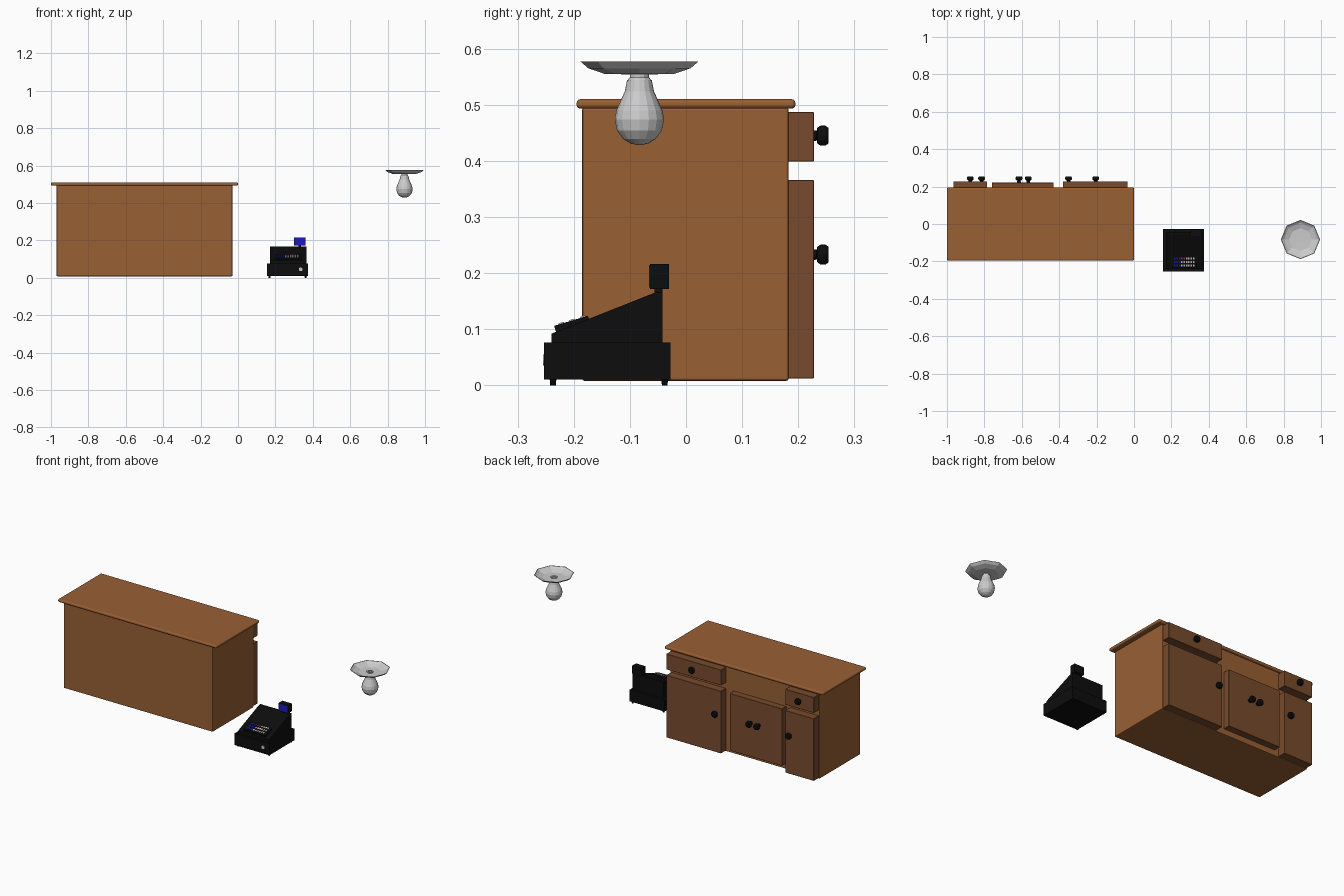
import bpy, math
from mathutils import Vector

if "Cube" in bpy.data.objects:
    bpy.data.objects.remove(bpy.data.objects["Cube"])


def mat(name, r, g, b):
    m = bpy.data.materials.new(name)
    m.diffuse_color = (r, g, b, 1)
    m.use_nodes = True
    m.node_tree.nodes["Principled BSDF"].inputs["Base Color"].default_value = m.diffuse_color
    return m


WOOD = mat("wood", 0.32, 0.115, 0.034)
DARK_WOOD = mat("dark_wood", 0.19, 0.07, 0.026)
BLACK = mat("black", 0.004, 0.004, 0.004)
BLUE = mat("blue", 0.01, 0.01, 0.55)
RED = mat("red", 0.5, 0.02, 0.02)
WHITE = mat("white", 0.7, 0.7, 0.7)


def mesh(name, verts, faces, m=None):
    me = bpy.data.meshes.new(name)
    me.from_pydata(verts, [], faces)
    me.update()
    ob = bpy.data.objects.new(name, me)
    bpy.context.collection.objects.link(ob)
    if m:
        me.materials.append(m)
    return ob


def box(name, x, y, z, m=None, bevel=0, segs=2):
    v = [(a, b, c) for a in x for b in y for c in z]
    f = [(0, 1, 3, 2), (4, 6, 7, 5), (0, 4, 5, 1), (2, 3, 7, 6), (0, 2, 6, 4), (1, 5, 7, 3)]
    ob = mesh(name, v, f, m)
    if bevel:
        mod = ob.modifiers.new("bevel", "BEVEL")
        mod.width, mod.segments = bevel, segs
    return ob


def extrude_x(name, profile, x0, x1, m):
    n = len(profile)
    v = [(x, y, z) for x in (x0, x1) for y, z in profile]
    f = [tuple(range(n))[::-1], tuple(range(n, 2 * n))]
    f += [(i, (i + 1) % n, (i + 1) % n + n, i + n) for i in range(n)]
    return mesh(name, v, f, m)


def lathe(name, profile, origin, axis, sides, m=None):
    """Revolve (radius, height) points around an axis, capping both ends."""
    q = Vector((0, 0, 1)).rotation_difference(Vector(axis))
    v = []
    for r, h in profile:
        for i in range(sides):
            a = 2 * math.pi * i / sides
            v.append(Vector(origin) + q @ Vector((r * math.cos(a), r * math.sin(a), h)))
    f = []
    for j in range(len(profile) - 1):
        for i in range(sides):
            k = (i + 1) % sides
            f.append((j * sides + i, j * sides + k, (j + 1) * sides + k, (j + 1) * sides + i))
    f.append(tuple(range(sides))[::-1])
    f.append(tuple(range(len(v) - sides, len(v))))
    return mesh(name, v, f, m)


# Counter body and rounded top
box("counter_body", (-0.97, -0.03), (-0.185, 0.183), (0.008, 0.495), WOOD, 0.004)
box("counter_top", (-1.0, 0.0), (-0.195, 0.195), (0.493, 0.51), WOOD, 0.007, 3)

# Doors and drawers on the back
for side, x in (("left", (-0.965, -0.785)), ("right", (-0.38, -0.035))):
    box(side + "_door", x, (0.18, 0.228), (0.012, 0.366), DARK_WOOD, 0.001, 1)
    box(side + "_drawer", x, (0.18, 0.228), (0.399, 0.487), DARK_WOOD, 0.001, 1)
box("middle_door", (-0.76, -0.43), (0.18, 0.221), (0.04, 0.365), DARK_WOOD, 0.001, 1)

# Knobs
KNOB = [(0.010, 0), (0.009, 0.012), (0.014, 0.013), (0.018, 0.019), (0.018, 0.027), (0.014, 0.033)]
for x, z in ((-0.875, 0.445), (-0.205, 0.445), (-0.815, 0.233),
             (-0.615, 0.233), (-0.565, 0.233), (-0.35, 0.233)):
    lathe("knob", KNOB, (x, 0.221, z), (0, 1, 0), 12, BLACK)

# Cash register base, feet and lock
box("register_base", (0.155, 0.375), (-0.253, -0.028), (0.01, 0.076), BLACK)
for x in (0.168, 0.362):
    for y in (-0.237, -0.038):
        lathe("register_foot", [(0.005, 0), (0.006, 0.011)], (x, y, 0), (0, 0, 1), 8, BLACK)
lathe("register_lock", [(0.010, 0), (0.010, 0.003)], (0.335, -0.252, 0.045), (0, -1, 0), 12, WHITE)

# Register sloped housing and raised keyboard
extrude_x("register_housing", [(-0.24, 0.075), (-0.042, 0.075), (-0.042, 0.167),
                               (-0.056, 0.165), (-0.24, 0.092)], 0.17, 0.365, BLACK)
extrude_x("keyboard", [(-0.231, 0.093), (-0.172, 0.116), (-0.175, 0.124), (-0.235, 0.106)],
          0.198, 0.337, BLACK)

# Keys in three rows
for row in range(3):
    for col in range(9):
        m = BLUE if col < 3 else RED if row == 2 and col < 5 else WHITE
        x = 0.219 + col * 0.0125
        y = -0.222 + row * 0.019
        z = 0.106 + (y + 0.235) * 0.3
        key = box("key", (-0.004, 0.004), (-0.005, 0.005), (-0.001, 0.002), m)
        key.location = (x, y, z)
        key.rotation_euler.x = math.atan(0.3)

# Register display
box("display_post", (0.324, 0.336), (-0.056, -0.042), (0.16, 0.175), BLACK)
box("display_case", (0.300, 0.360), (-0.064, -0.030), (0.172, 0.216), BLACK)
box("display_screen", (0.302, 0.358), (-0.0655, -0.0635), (0.174, 0.214), BLUE)

# Hanging bulb and octagonal dish
C = (0.89, -0.083, 0)
lathe("lamp_dish", [(0.015, 0.554), (0.062, 0.555), (0.091, 0.565), (0.105, 0.577),
                    (0.102, 0.577), (0.089, 0.568), (0.061, 0.558), (0.015, 0.557)],
      C, (0, 0, 1), 8)
lathe("lamp_socket", [(0.022, 0.543), (0.017, 0.549), (0.017, 0.561), (0.010, 0.561),
                      (0.010, 0.557)], C, (0, 0, 1), 12)
lathe("bulb", [(0.003, 0.428), (0.016, 0.431), (0.029, 0.439), (0.040, 0.454), (0.044, 0.474),
               (0.041, 0.490), (0.034, 0.506), (0.026, 0.524), (0.022, 0.544)], C, (0, 0, 1), 16)
